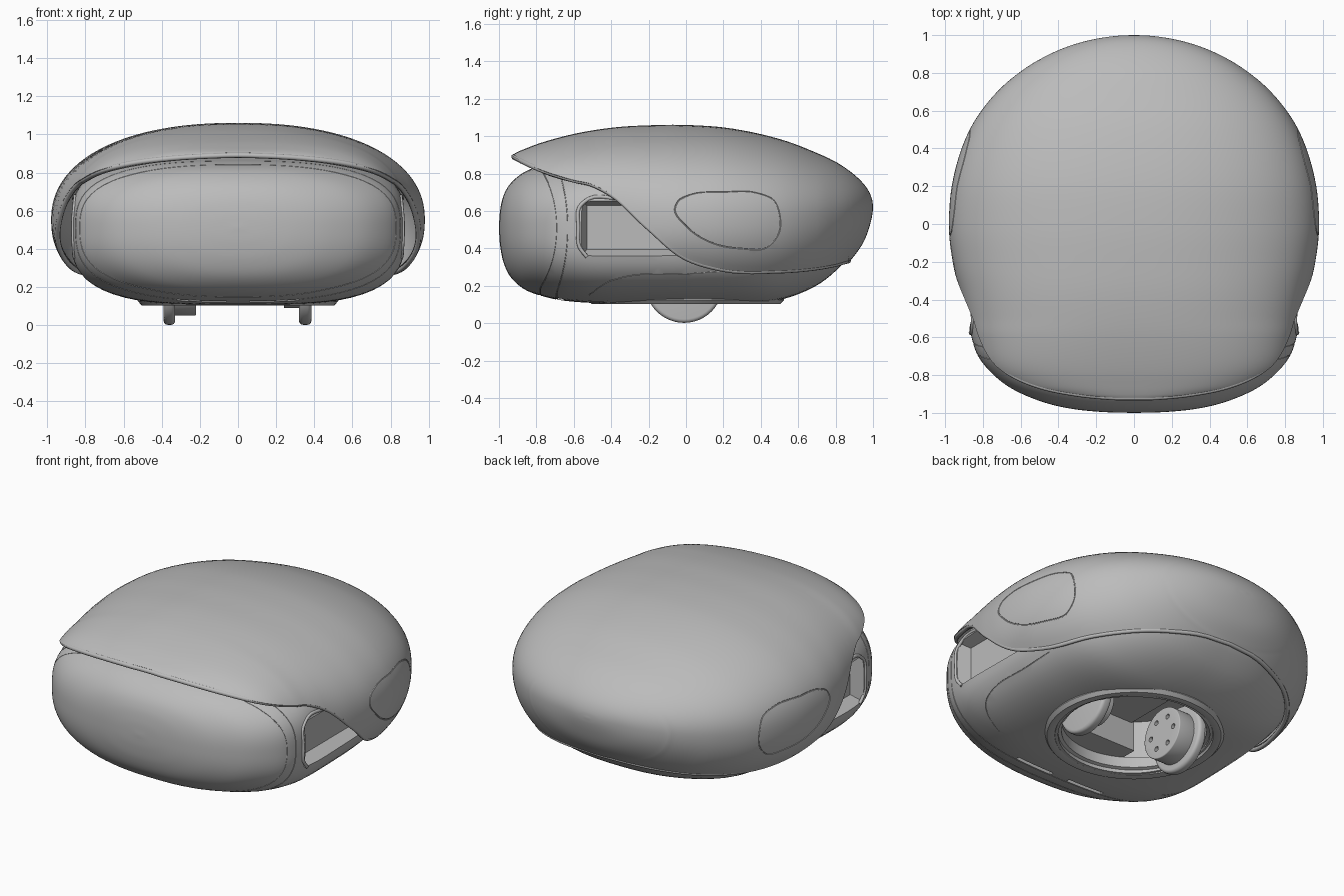
import bpy, bmesh, math
from mathutils import Vector, Matrix
from mathutils.bvhtree import BVHTree

if "Cube" in bpy.data.objects:
    bpy.data.objects.remove(bpy.data.objects["Cube"])

grey = bpy.data.materials.new("plain_grey")
grey.use_nodes = True
grey.diffuse_color = (0.5, 0.5, 0.5, 1)
grey.node_tree.nodes["Principled BSDF"].inputs["Base Color"].default_value = (0.5, 0.5, 0.5, 1)


def finish(name, bm):
    bmesh.ops.recalc_face_normals(bm, faces=bm.faces)
    mesh = bpy.data.meshes.new(name)
    bm.to_mesh(mesh)
    bm.free()
    mesh.materials.append(grey)
    ob = bpy.data.objects.new(name, mesh)
    bpy.context.collection.objects.link(ob)
    return ob


def activate(ob):
    bpy.ops.object.select_all(action="DESELECT")
    ob.select_set(True)
    bpy.context.view_layer.objects.active = ob


def smooth(ob, angle=35):
    activate(ob)
    bpy.ops.object.shade_smooth_by_angle(angle=math.radians(angle))


def apply(ob, kind, **settings):
    mod = ob.modifiers.new(kind.title(), kind)
    for key, value in settings.items():
        setattr(mod, key, value)
    activate(ob)
    bpy.ops.object.modifier_apply(modifier=mod.name)


def cut(ob, cutter):
    cutter.hide_render = True
    apply(ob, "BOOLEAN", object=cutter, operation="DIFFERENCE", solver="EXACT")
    bpy.data.objects.remove(cutter)


def spline(rows, steps, closed=False):
    """Smooth interpolation through rows of values, spaced by their distance."""
    rows = [Vector(r) for r in rows]
    n = len(rows)
    ends = rows[1:] + rows[:1] if closed else rows[1:]
    gaps = [(b - a).length for a, b in zip(rows, ends)]
    slopes = [(b - a) / g for a, b, g in zip(rows, ends, gaps)]
    tangents = [(slopes[i - 1] * gaps[i % len(gaps)] + slopes[i % len(gaps)] * gaps[i - 1])
                / (gaps[i - 1] + gaps[i % len(gaps)]) for i in range(n)]
    if not closed:
        tangents[0], tangents[-1] = slopes[0], slopes[-1]
    out = []
    for i, g in enumerate(gaps):
        a, b, m, q = rows[i], ends[i], tangents[i] * g, tangents[(i + 1) % n] * g
        for t in (k / steps for k in range(steps)):
            out.append(a + m * t + (3 * (b - a) - 2 * m - q) * t * t + (2 * (a - b) + m + q) * t ** 3)
    return out if closed else out + [rows[-1]]


def section(y, w, zm, top, bot, n, edge, count):
    """Superellipse arc over the top, from one lower edge to the other."""
    v = (edge - zm) / (top - zm if edge > zm else zm - bot)
    v = max(-1, min(v, 0.995))
    a = math.atan2(v, (1 - abs(v) ** n) ** (1 / n))
    pts = []
    for k in range(count + 1):
        p = a + (math.pi - 2 * a) * k / count
        c, s = math.cos(p), math.sin(p)
        r = (abs(c) ** n + abs(s) ** n) ** (-1 / n)
        pts.append(Vector((w * r * c, y, zm + r * s * (top - zm if s > 0 else zm - bot))))
    return pts


def loft(name, rings, caps):
    bm = bmesh.new()
    grid = [[bm.verts.new(p) for p in ring] for ring in rings]
    for r, s in zip(grid, grid[1:]):
        for k in range(len(r) - 1):
            bm.faces.new((r[k], r[k + 1], s[k + 1], s[k]))
    for c in caps:
        bm.faces.new(grid[c][:-1])
    bmesh.ops.remove_doubles(bm, verts=bm.verts, dist=0.00001)
    return finish(name, bm)


def tube(name, pts, radius, closed=True):
    curve = bpy.data.curves.new(name, "CURVE")
    curve.dimensions = "3D"
    curve.bevel_depth, curve.bevel_resolution, curve.use_fill_caps = radius, 2, True
    sp = curve.splines.new("POLY")
    sp.points.add(len(pts) - 1)
    for p, co in zip(sp.points, pts):
        p.co = (*co, 1)
    sp.use_cyclic_u = closed
    ob = bpy.data.objects.new(name, curve)
    bpy.context.collection.objects.link(ob)
    activate(ob)
    bpy.ops.object.convert(target="MESH")
    ob = bpy.context.view_layer.objects.active
    ob.data.materials.clear()
    ob.data.materials.append(grey)
    smooth(ob, 60)
    return ob


def surface(ob):
    return BVHTree.FromPolygons([v.co.copy() for v in ob.data.vertices],
                                [tuple(p.vertices) for p in ob.data.polygons])


def project(tree, yz, side):
    hits = (tree.ray_cast(Vector((2 * side, y, z)), Vector((-side, 0, 0)))[0] for y, z in yz)
    return [h for h in hits if h]


def cylinder(name, axis, r, lo, hi, centre=(0, 0, 0), bevel=0.0, seg=48):
    bm = bmesh.new()
    bmesh.ops.create_cone(bm, cap_ends=True, segments=seg, radius1=r, radius2=r, depth=hi - lo)
    if bevel:
        rims = [e for e in bm.edges if abs(e.verts[0].co.z - e.verts[1].co.z) < 0.001]
        bmesh.ops.bevel(bm, geom=rims, offset=bevel, segments=4, profile=0.5, affect="EDGES")
    bmesh.ops.translate(bm, verts=bm.verts, vec=(0, 0, (lo + hi) / 2))
    if axis == "X":
        bmesh.ops.rotate(bm, verts=bm.verts, matrix=Matrix.Rotation(math.pi / 2, 3, "Y"))
    bmesh.ops.translate(bm, verts=bm.verts, vec=centre)
    ob = finish(name, bm)
    smooth(ob)
    return ob


def box(name, lo, hi):
    bm = bmesh.new()
    bmesh.ops.create_cube(bm, size=1)
    for v in bm.verts:
        v.co = [a + (b - a) * (c + 0.5) for a, b, c in zip(lo, hi, v.co)]
    return finish(name, bm)


# Inner body: y, half width, middle, top, bottom, exponent
body_rows = [(-1, .01, .51, .515, .505, 2.3), (-.995, .17, .51, .595, .425, 2.3), (-.98, .32, .51, .67, .34, 2.3),
             (-.94, .49, .51, .745, .25, 2.4), (-.87, .65, .51, .805, .185, 2.5), (-.75, .79, .51, .85, .14, 2.7),
             (-.6, .86, .51, .87, .115, 3), (-.45, .878, .51, .885, .107, 3.2), (-.2, .875, .51, .89, .103, 3.2),
             (.1, .865, .51, .89, .103, 3.1), (.4, .82, .51, .87, .108, 2.9), (.55, .74, .51, .82, .138, 2.7),
             (.72, .58, .51, .75, .215, 2.5), (.84, .38, .5, .65, .32, 2.4), (.88, .01, .45, .46, .44, 2.2)]
body_rings = [section(*r, -9, 88) for r in spline(body_rows, 6)]
body = loft("inner_body", body_rings, (0, -1))
body_tree = surface(body)

# Front panel seams, bowed forward at top and bottom
for y, bow in ((-.69, .09), (-.632, .06)):
    seam = []
    for column in list(zip(*body_rings))[:-1]:
        goal = y - bow * min(1, ((column[40].z - .51) / .37) ** 2)
        i = next(i for i, p in enumerate(column) if p.y > goal)
        a, b = column[i - 1], column[i]
        seam.append(a.lerp(b, (goal - a.y) / (b.y - a.y)))
    cut(body, tube("seam_cutter", seam, 0.0025))

# Side windows, their rims and the lower seams
rim = spline([(-.1, .665), (-.35, .665), (-.52, .665), (-.57, .62), (-.575, .51), (-.57, .41), (-.53, .355)], 5)
lower = spline([(-.52, .15), (-.42, .22), (-.32, .25), (0, .265), (.2, .28)], 6)
for side, word in ((1, "left"), (-1, "right")):
    cut(body, tube("seam_cutter", project(body_tree, lower, side), 0.0025, False))
    bm = bmesh.new()
    for x, y0, z0, z1 in ((.79, -.53, .395, .63), (.885, -.565, .35, .66), (1.1, -.565, .35, .66)):
        for y in (y0, .2):
            for z in (z0, z1):
                bm.verts.new((x * side, y, z))
    bmesh.ops.convex_hull(bm, input=bm.verts)
    cut(body, finish("window_cutter", bm))
    tube(word + "_window_rim", project(body_tree, rim, side), 0.01, False)
    # Slots under the front
    x0, x1 = sorted((.06 * side, .32 * side))
    cut(body, box("slot_cutter", (x0, -.685, 0), (x1, -.655, .19)))

# Round opening underneath with a stepped ring
cut(body, cylinder("opening_cutter", "Z", .44, -.1, .45, seg=64))
smooth(body, 30)
profile = [(.42, .2), (.42, .135), (.45, .125), (.46, .107), (.49, .102), (.505, .104), (.525, .125), (.525, .2)]
bm = bmesh.new()
rings = [[bm.verts.new((r * math.cos(a), r * math.sin(a), z)) for r, z in profile]
         for a in (math.tau * k / 72 for k in range(72))]
for i, r in enumerate(rings):
    s = rings[(i + 1) % len(rings)]
    for k in range(len(r)):
        j = (k + 1) % len(r)
        bm.faces.new((r[k], r[j], s[j], s[k]))
smooth(finish("base_ring", bm))

# Outer shell: same columns plus the height of its lower edge
shell_rows = [(-.92, .45, .6, .905, .2, 2.6, .889), (-.9, .59, .6, .916, .17, 2.6, .878),
              (-.86, .70, .6, .933, .14, 2.65, .858), (-.78, .79, .595, .963, .1, 2.65, .822),
              (-.6, .862, .58, 1.012, .06, 2.55, .765), (-.5, .887, .57, 1.031, .05, 2.45, .742),
              (-.4, .912, .56, 1.045, .04, 2.4, .69), (-.2, .96, .55, 1.058, .03, 2.3, .51),
              (0, .98, .55, 1.06, .03, 2.25, .348), (.2, .965, .55, 1.047, .03, 2.25, .288),
              (.5, .87, .56, .985, .06, 2.2, .28), (.7, .725, .58, .91, .15, 2.15, .297),
              (.8, .61, .59, .863, .24, 2.1, .315), (.88, .485, .6, .81, .335, 2.1, .334),
              (.95, .32, .61, .745, .435, 2.1, .3), (.985, .175, .62, .69, .53, 2.1, .3),
              (.997, .08, .62, .652, .585, 2.1, .3), (1, .01, .62, .624, .616, 2.1, .3)]
shell_fine = spline(shell_rows, 6)
shell = loft("outer_shell", [section(*r, 72) for r in shell_fine], (-1,))
shell_tree = surface(shell)
apply(shell, "SOLIDIFY", thickness=0.03, offset=-1)

# Rounded lip filling the shell's rim
half = 0.014
mid = [section(y, w - half, zm, top - half, bot + half, n, edge, 72)
       for y, w, zm, top, bot, n, edge in shell_fine if y < .87]
path = [r[0] for r in reversed(mid)] + mid[0][1:-1] + [r[-1] for r in mid]
tube("shell_lip", path, half, True)

# Side pad seams in the shell
pad = spline([(-.06, .61), (-.04, .655), (.02, .685), (.2, .7), (.38, .695), (.47, .655), (.5, .58), (.495, .48),
              (.43, .405), (.3, .4), (.14, .43), (0, .52)], 5, True)
for side in (1, -1):
    cut(shell, tube("pad_cutter", project(shell_tree, pad, side), 0.004))
smooth(shell, 40)

# Wheels and hubs
for word, x0, x1, h0, h1, hub in (("left", .32, .385, .24, .33, .12), ("right", -.39, -.33, -.34, -.22, .16)):
    cylinder(word + "_wheel", "X", .208, x0, x1, (0, -.01, .21), 0.02)
    cylinder(word + "_hub", "X", hub, h0, h1, (0, -.01, .21), 0.006)
hub = bpy.data.objects["right_hub"]
for k in range(6):
    a = math.tau * k / 6
    cut(hub, cylinder("hole_cutter", "X", .016, -.25, -.2, (0, .1 * math.cos(a) - .01, .21 + .1 * math.sin(a)), seg=16))
smooth(hub)

# Chassis blocks inside the opening
box("front_chassis_block", (-.22, -.42, .2), (.3, -.26, .46))
box("rear_chassis_block", (-.2, .2, .3), (.2, .38, .46))
box("chassis_plate", (-.2, -.26, .38), (.22, .2, .46))
